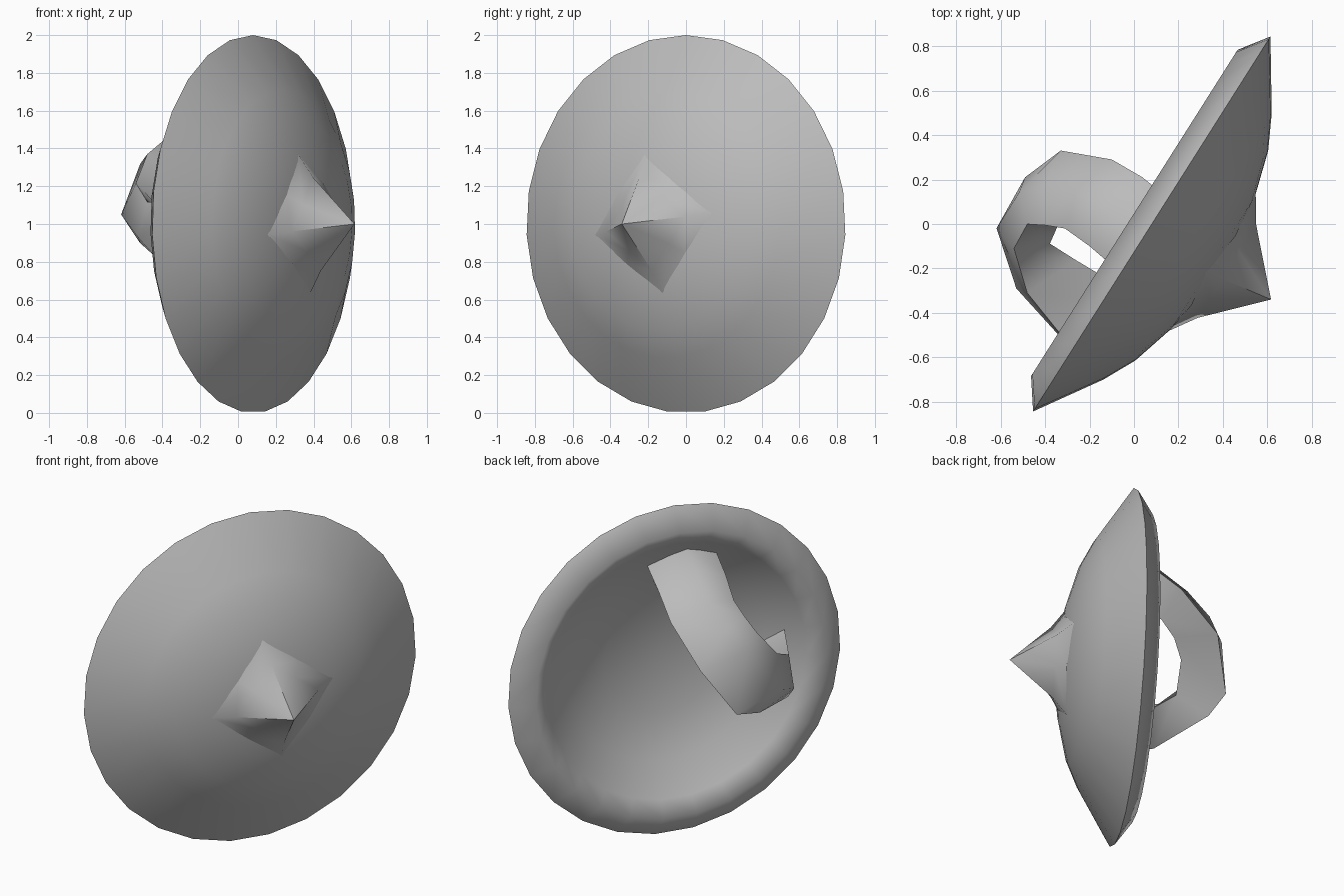
import bpy, bmesh, math
from mathutils import Matrix, Vector

if "Cube" in bpy.data.objects:
    bpy.data.objects.remove(bpy.data.objects["Cube"])

# Shield frame: local x across the face, local y up, local z out of the front
U, V, N = Vector((.535, .845, 0)), Vector((0, 0, 1)), Vector((.845, -.535, 0))
FRAME = Matrix.Translation((.08, 0, 1)) @ Matrix((U, V, N)).transposed().to_4x4()

grey = bpy.data.materials.new("grey")
grey.diffuse_color = (.5, .5, .5, 1)
grey.use_nodes = True
grey.node_tree.nodes["Principled BSDF"].inputs["Base Color"].default_value = grey.diffuse_color


def loft(name, rings, caps, angle):
    """Skin a list of closed point rings; a ring of one point is a tip."""
    bm = bmesh.new()
    loops = [[bm.verts.new(p) for p in ring] for ring in rings]
    for a, b in zip(loops, loops[1:]):
        n = max(len(a), len(b))
        for i in range(n):
            j = (i + 1) % n
            quad = [a[i % len(a)], a[j % len(a)], b[j % len(b)], b[i % len(b)]]
            bm.faces.new(list(dict.fromkeys(quad)))
    if caps:
        for loop in (loops[0], loops[-1]):
            if len(loop) > 2:
                bm.faces.new(loop)
    bmesh.ops.recalc_face_normals(bm, faces=bm.faces)
    mesh = bpy.data.meshes.new(name)
    bm.to_mesh(mesh)
    bm.free()
    mesh.materials.append(grey)
    obj = bpy.data.objects.new(name, mesh)
    obj.matrix_world = FRAME
    bpy.context.collection.objects.link(obj)
    bpy.ops.object.select_all(action='DESELECT')
    obj.select_set(True)
    bpy.context.view_layer.objects.active = obj
    bpy.ops.object.shade_smooth_by_angle(angle=math.radians(angle))
    return obj


def ring(radius, depth, sides, turn=0):
    if radius == 0:
        return [(0, 0, depth)]
    return [(radius * math.cos(t), radius * math.sin(t), depth)
            for t in (math.pi / 2 + turn + math.tau * i / sides for i in range(sides))]


def square(radius, corner_depth, middle_depth, turn):
    """Square ring with a point in the middle of each side."""
    corners = ring(radius, corner_depth, 4, turn)
    middles = ring(radius * math.sqrt(.5), middle_depth, 4, turn + math.pi / 4)
    return [p for pair in zip(corners, middles) for p in pair]


# Dished disc: domed front, sharp rim, raised back lip, hollow back
profile = [(0, .36), (.18, .352), (.35, .327), (.56, .266), (.71, .19), (1, 0),
           (.87, -.093), (.78, -.03), (.6, .1), (.35, .18), (0, .22)]
loft("shield_disc", [ring(r, d, 27) for r, d in profile], False, 85)

# Four-sided boss spike, its flared base lying on the dome
turn = math.radians(9)
loft("spike", [square(.37, .322, .345, turn), square(.25, .40, .40, turn), ring(0, .635, 1)],
     False, 65)

# Arched grip: each section is lower edge, outer ridge, upper edge, inner edge
grip = [
    [(.13, .62, .08), (-.09, .72, .06), (-.27, .66, .06), (.03, .43, .20)],
    [(.155, .56, -.15), (-.05, .68, -.20), (-.234, .61, -.183), (.02, .42, -.05)],
    [(.149, .44, -.307), (-.06, .55, -.37), (-.226, .515, -.319), (-.03, .34, -.22)],
    [(.06, .22, -.523), (-.10, .42, -.50), (-.26, .44, -.40), (-.10, .27, -.30)],
    [(-.128, -.05, -.594), (-.20, .32, -.58), (-.30, .37, -.473), (-.22, .20, -.355)],
    [(-.298, -.10, -.52), (-.39, .05, -.58), (-.425, .216, -.465), (-.32, .03, -.34)],
    [(-.58, -.17, -.25), (-.571, -.07, -.36), (-.562, .117, -.307), (-.32, -.07, -.20)],
    [(-.65, -.20, .08), (-.69, -.06, .07), (-.69, .10, .07), (-.31, -.18, .20)],
]
loft("grip", grip, True, 60)
